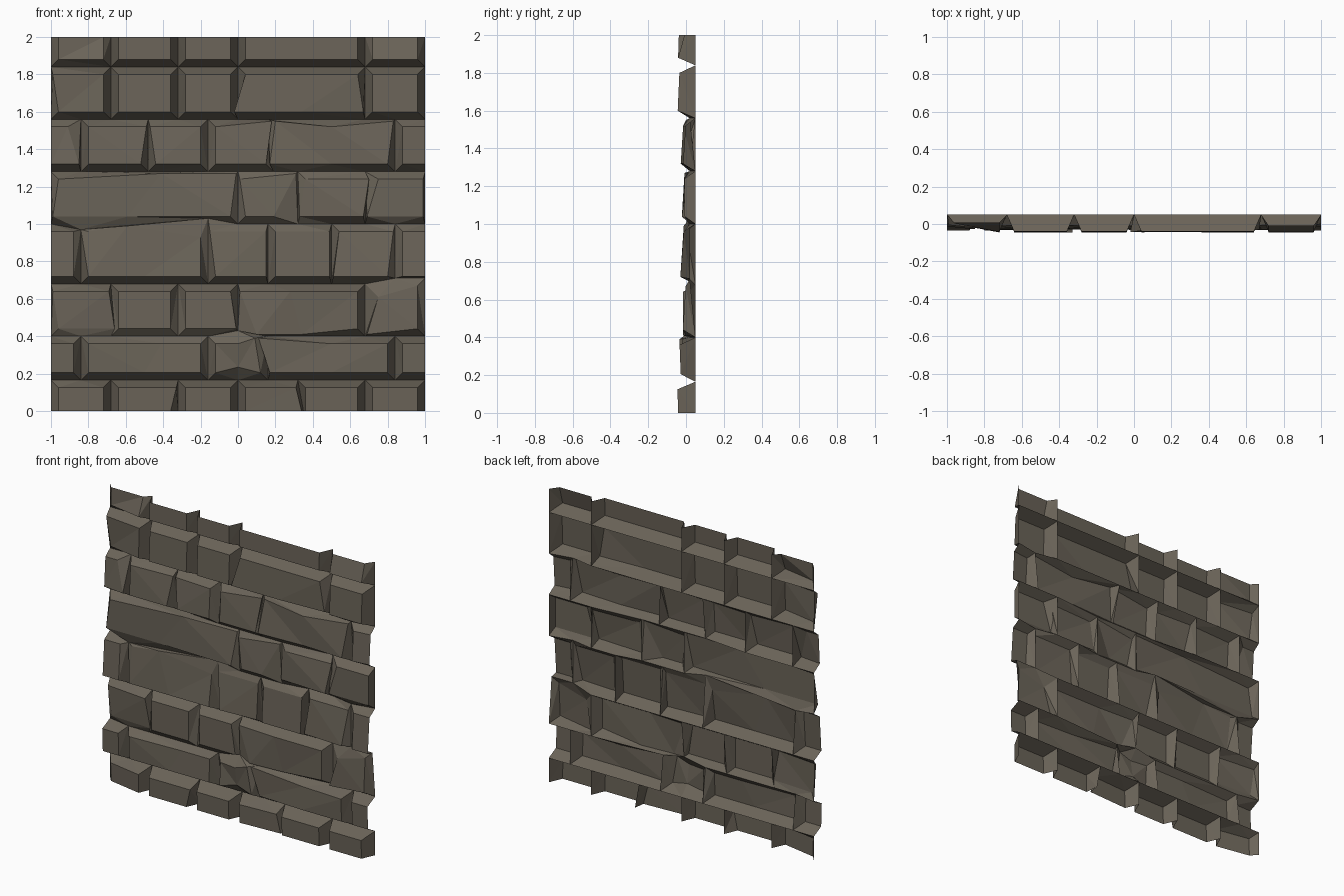
import bpy
import bmesh
from mathutils import Vector

if "Cube" in bpy.data.objects:
    bpy.data.objects.remove(bpy.data.objects["Cube"], do_unlink=True)

# One weathered stone colour
stone = bpy.data.materials.new("grey_brown_stone")
stone.use_nodes = True
COLOUR = (.145, .126, .098, 1)
stone.diffuse_color = COLOUR
stone.node_tree.nodes["Principled BSDF"].inputs["Base Color"].default_value = COLOUR

BACK = .05      # depth of the mortar joints
INSET = .04     # width of the chamfer around each stone
WEAR = .03      # how far one step of wear moves a corner

# Directions of wear, seen from the front
MOVES = {
    "left": Vector((-WEAR, 0, 0)),
    "right": Vector((WEAR, 0, 0)),
    "up": Vector((0, 0, WEAR)),
    "down": Vector((0, 0, -WEAR)),
    "out": Vector((0, -WEAR, 0)),
    "back": Vector((0, WEAR / 2, 0)),
}

# Two alternating bonds of upright joints
EVEN = [-1, -.68, -.32, 0, .32, .68, 1]
ODD = [-1, -.84, -.48, -.16, .16, .5, .84, 1]


def course(base, foot, head, joints, skip=(), filled=None, stones=()):
    """Foot and head are face depths, skip merges stones, filled shifts the lower
    joint, stones lists worn corners from left to right."""
    return dict(base=base, foot=foot, head=head, flush=joints is ODD, filled=filled or {},
                joints=[x for x in joints if x not in skip], stones=stones)


# Courses from the ground up
COURSES = [
    course(0, -.042, -.045, EVEN, filled={.32: "right"}, stones=[
        dict(tl="back back back", bl="back back back"),
        dict(tr="right"),
        {},
        dict(br="right right back", tr="right back")]),
    course(.165, -.028, -.034, ODD, skip=(-.48, .5), stones=[
        {},
        dict(tm="right right right back", tr="back"),
        dict(bm="back up", tr="left up", tl="back"),
        dict(tl="left left left back up", bl="left back", tm="back")]),
    course(.4, -.017, -.017, EVEN, skip=(.32,),
           filled={-.84: "out", -.68: "out", -.32: "out", -.16: "out", 0: "out up", .16: "out"},
           stones=[
        dict(tl="left back back", bl="back back", br="right right back", tr="right"),
        {},
        dict(br="right"),
        dict(tl="left back", bl="right right down", bm="back down", tm="left left"),
        dict(tr="back up", bl="left back down", tl="right back down")]),
    course(.68, -.03, -.012, ODD, skip=(-.48,),
           filled={.84: "out up", 1: "out up"}, stones=[
        {},
        dict(tm="left left left up", tl="back", tr="back down"),
        dict(tl="left back", tr="right back", br="right back"),
        dict(tr="right", br="right"),
        dict(tl="back", bl="left back", tr="right back")]),
    course(1, -.022, -.008, EVEN, skip=(-.68, -.32),
           filled={-.84: "out down", -.16: "out up", 0: "out", .16: "out", .32: "out",
                   .84: "out"}, stones=[
        dict(bl="left back", tm="right right right up", tr="right back up",
             bm="left left left back"),
        dict(tl="left", br="left left left", tr="right back up"),
        dict(bl="left back", br="right", tr="right right back"),
        dict(tl="right", bl="left back", tr="right", br="right back")]),
    course(1.28, -.028, -.015, ODD, skip=(.5,),
           filled={-.16: "out", 0: "out", .16: "out right", .32: "out"}, stones=[
        dict(tl="back", bl="back", tr="left back", br="right"),
        dict(tr="right back"),
        dict(tl="left back"),
        dict(tr="right right back up", br="right"),
        dict(tl="back up", bl="left", bm="back", tr="right back up"),
        dict(tr="back", br="back")]),
    course(1.56, -.044, -.035, EVEN, skip=(.32,), filled={.84: "out"}, stones=[
        dict(tl="left back back", bl="back back back"), {}, {},
        dict(bl="left left", br="right back", tm="left left")]),
    course(1.84, -.042, -.038, EVEN, skip=(.32,), stones=[
        dict(tl="back back back", bl="back back back", tr="back back back"), {}, {}, {},
        dict(tl="back back", tr="back back")]),
]
LEVELS = [c["base"] for c in COURSES] + [2]
LAST = len(COURSES) - 1


def wear(words):
    return sum((MOVES[word] for word in words.split()), Vector())


def joint_line(x0, x1, level):
    """Points along a level joint, shared by the courses above and below."""
    xs = {x0, x1}
    for c in COURSES[max(level - 1, 0):level + 1]:
        xs.update(x for x in c["joints"] if x0 < x < x1)
    filled = COURSES[level]["filled"] if level <= LAST else {}
    return [Vector((x, BACK, LEVELS[level])) + wear(filled.get(x, "")) for x in sorted(xs)]


def add_stone(bm, row, index):
    c = COURSES[row]
    x0, x1 = c["joints"][index:index + 2]
    open_left = c["flush"] and x0 == -1
    open_right = c["flush"] and x1 == 1
    left = x0 if open_left else x0 + INSET
    right = x1 if open_right else x1 - INSET
    low = LEVELS[row] + (INSET if row > 0 else 0)
    high = LEVELS[row + 1] - (INSET if row < LAST else 0)
    worn = c["stones"][index] if index < len(c["stones"]) else {}
    middle = (left + right) / 2

    # Face corners, with a middle crease on long or worn stones
    spots = dict(bl=(left, low), br=(right, low), tr=(right, high), tl=(left, high))
    if x1 - x0 > .5 or "bm" in worn:
        spots.update(bm=(middle, low), tm=(middle, high))
    corner = {}
    for name, (x, z) in spots.items():
        y = c["foot"] if name.startswith("b") else c["head"]
        corner[name] = bm.verts.new(Vector((x, y, z)) + wear(worn.get(name, "")))
    bottom = [corner[n] for n in ("bl", "bm", "br") if n in corner]
    top = [corner[n] for n in ("tl", "tm", "tr") if n in corner]
    for i in range(len(bottom) - 1):
        bm.faces.new((bottom[i], bottom[i + 1], top[i + 1], top[i]))

    # Chamfers running back to the joints
    rim_low = [bm.verts.new(p) for p in joint_line(x0, x1, row)]
    rim_high = [bm.verts.new(p) for p in joint_line(x0, x1, row + 1)]
    if row > 0:
        bm.faces.new(rim_low + bottom[::-1])
    if row < LAST:
        bm.faces.new(top + rim_high[::-1])
    if not open_left:
        bm.faces.new((rim_low[0], bottom[0], top[0], rim_high[0]))
    if not open_right:
        bm.faces.new((bottom[-1], rim_low[-1], rim_high[-1], top[-1]))


# Lay the courses
for row, c in enumerate(COURSES):
    bm = bmesh.new()
    for index in range(len(c["joints"]) - 1):
        add_stone(bm, row, index)
    bmesh.ops.remove_doubles(bm, verts=bm.verts, dist=.0005)
    loose = [v for v in bm.verts if not v.link_faces]
    bmesh.ops.delete(bm, geom=loose, context="VERTS")
    bmesh.ops.triangulate(bm, faces=bm.faces)
    mesh = bpy.data.meshes.new("stone_course")
    bm.to_mesh(mesh)
    bm.free()
    mesh.materials.append(stone)
    wall = bpy.data.objects.new(f"stone_course_{row + 1}", mesh)
    bpy.context.collection.objects.link(wall)
